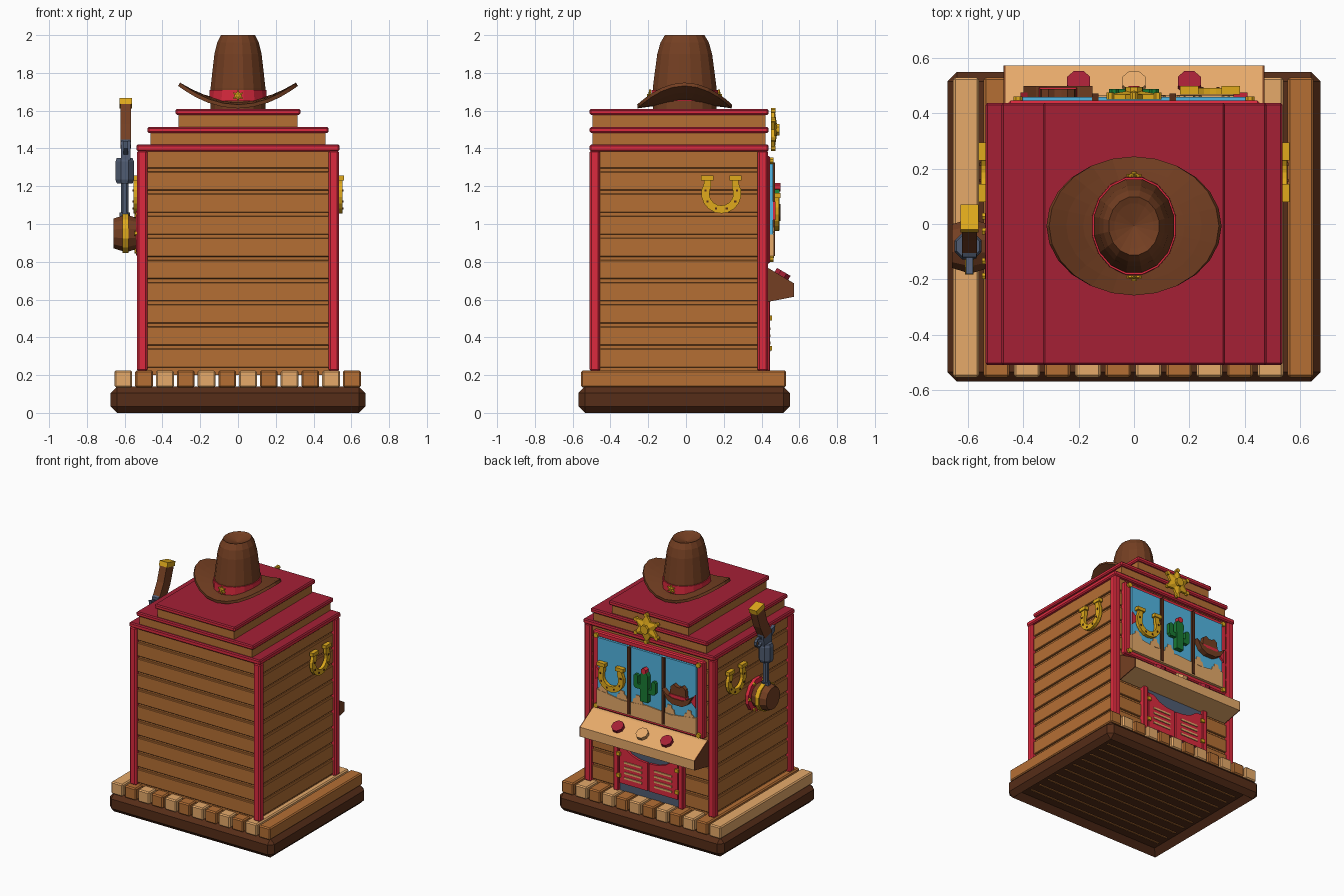
import bpy, bmesh
from math import sin, cos, pi, radians
from mathutils import Matrix, Vector

old = bpy.data.objects.get("Cube")
if old:
    bpy.data.objects.remove(old, do_unlink=True)


def material(name, r, g, b):
    lin = [((c / 255 + .055) / 1.055) ** 2.4 for c in (r, g, b)]
    m = bpy.data.materials.new(name)
    m.use_nodes = True
    m.diffuse_color = (*lin, 1)
    m.node_tree.nodes["Principled BSDF"].inputs["Base Color"].default_value = (*lin, 1)
    return m


RED = material("bright red", 220, 42, 62)
CRIMSON = material("crimson", 165, 32, 53)
WOOD = material("wood brown", 181, 111, 52)
TAN = material("pale tan", 230, 170, 106)
LEATHER = material("leather brown", 116, 63, 34)
DARK = material("dark brown", 86, 45, 24)
GOLD = material("gold", 224, 170, 28)
SLATE = material("slate grey", 80, 92, 114)
SKY = material("sky blue", 82, 182, 226)
GREEN = material("cactus green", 25, 122, 52)


def frame(u, v, w, origin=(0, 0, 0)):
    """Matrix taking local u, v, depth to world directions."""
    m = Matrix((u, v, w)).transposed().to_4x4()
    m.translation = origin
    return m


X, Y, Z = Vector((1, 0, 0)), Vector((0, 1, 0)), Vector((0, 0, 1))
UP = Matrix()


def back(x=0, y=0, z=0):
    return frame(X, Z, Y, (x, y, z))


def side(s, x=0, y=0, z=0):
    return frame(Y, Z, X * s, (x, y, z))


def finish(name, bm, mat, m=UP):
    bm.transform(m)
    bmesh.ops.recalc_face_normals(bm, faces=bm.faces)
    me = bpy.data.meshes.new(name)
    bm.to_mesh(me)
    bm.free()
    me.materials.append(mat)
    ob = bpy.data.objects.new(name, me)
    bpy.context.collection.objects.link(ob)
    return ob


def box(name, x, y, z, mat, bevel=0, recess=0):
    bm = bmesh.new()
    bmesh.ops.create_cube(bm, size=1)
    for v in bm.verts:
        for i, (lo, hi) in enumerate((x, y, z)):
            v.co[i] = (lo + hi) / 2 + v.co[i] * (hi - lo)
    if bevel:
        bmesh.ops.bevel(bm, geom=bm.edges[:], offset=bevel, segments=1, affect='EDGES')
    if recess:
        bm.normal_update()
        under = min(bm.faces, key=lambda f: f.calc_center_median().z)
        bmesh.ops.inset_region(bm, faces=[under], thickness=.06)
        bmesh.ops.translate(bm, verts=under.verts[:], vec=(0, 0, recess))
    return finish(name, bm, mat)


def prism(name, pts, d0, d1, mat, m):
    """Extrude a flat outline from depth d0 to d1."""
    bm = bmesh.new()
    f = bm.faces.new([bm.verts.new((u, v, d0)) for u, v in pts])
    ext = bmesh.ops.extrude_face_region(bm, geom=[f])["geom"]
    bmesh.ops.translate(bm, verts=[g for g in ext if isinstance(g, bmesh.types.BMVert)], vec=(0, 0, d1 - d0))
    return finish(name, bm, mat, m)


def lathe(name, prof, mat, m, n=12, sx=1, sy=1):
    bm = bmesh.new()
    rings = [[bm.verts.new((r * sx * cos(2 * pi * (k + .5) / n), r * sy * sin(2 * pi * (k + .5) / n), z))
              for k in range(n)] for r, z in prof]
    for a, b in zip(rings, rings[1:]):
        for k in range(n):
            j = (k + 1) % n
            bm.faces.new((a[k], a[j], b[j], b[k]))
    bmesh.ops.remove_doubles(bm, verts=bm.verts, dist=1e-5)
    return finish(name, bm, mat, m)


def disc(name, r, d0, d1, mat, m, n=8):
    return lathe(name, [(0, d0), (r, d0), (r, d1), (0, d1)], mat, m, n)


def mirrored(pts):
    return pts + [(-u, v) for u, v in reversed(pts)]


def star(name, r, depth, m, points=6):
    """Faceted star rising to a boss, with a ball on each tip."""
    bm = bmesh.new()
    radii = [r * (.56 if k % 2 else 1) for k in range(2 * points)]
    flat = [(q * sin(pi * k / points), q * cos(pi * k / points)) for k, q in enumerate(radii)]
    rear = [bm.verts.new((u, v, 0)) for u, v in flat]
    front = [bm.verts.new((u, v, depth * .4)) for u, v in flat]
    apex = bm.verts.new((0, 0, depth * .8))
    bm.faces.new(rear)
    for k in range(2 * points):
        bm.faces.new((rear[k - 1], rear[k], front[k], front[k - 1]))
        bm.faces.new((front[k - 1], front[k], apex))
    finish(name, bm, GOLD, m)
    disc(name + "_boss", r * .3, 0, depth, GOLD, m)
    for u, v in flat[::2]:
        disc(name + "_tip", r * .14, 0, depth * .55, GOLD, m @ Matrix.Translation((u * .9, v * .9, 0)))


def horseshoe(name, m, s=1):
    angles = [radians(150 + 20 * k) for k in range(13)]
    ro, ri = .106 * s, .064 * s
    outer = [(ro * cos(a), ro * sin(a)) for a in angles]
    inner = [(ri * cos(a), ri * sin(a)) for a in angles]
    top = .08 * s
    pts = [(outer[0][0], top)] + outer + [(outer[-1][0], top), (inner[-1][0], top)] + inner[::-1] + [(inner[0][0], top)]
    prism(name, pts, 0, .024, GOLD, m)
    for sg in (-1, 1):
        u = sg * .075 * s
        prism(name + "_heel", [(u - .033 * s, top - .012), (u + .033 * s, top - .012), (u + .033 * s, top + .014),
                               (u - .033 * s, top + .014)], 0, .032, GOLD, m)
    for a in angles[1::2]:
        disc(name + "_nail", .008 * s, .02, .028, DARK, m @ Matrix.Translation((.085 * s * cos(a), .085 * s * sin(a), 0)), 4)


# Plinth with recessed slatted underside
box("plinth", (-.675, .675), (-.57, .55), (0, .14), DARK, .035, recess=.04)
for k in range(10):
    y = -.42 + k * .091
    box("underside_strip", (-.57, .57), (y - .007, y + .007), (.034, .042), WOOD)

# Deck planks, alternating shades
for k in range(12):
    x = -.607 + k * .11
    box("deck_plank", (x - .047, x + .047), (-.555, .53), (.135, .225), WOOD if k % 2 else TAN, .008)

# Siding boards on a recessed core, and corner posts
box("cabinet_core", (-.502, .502), (-.478, .4), (.2, 1.4), WOOD)
for k in range(10):
    z = .24 + k * .1172
    box("siding_board", (-.515, .515), (-.492, .412), (z, z + .1), WOOD, .004)
for sx in (-1, 1):
    for y in (-.51, .378):
        box("corner_post", sorted((sx * .48, sx * .535)), (y, y + .055), (.22, 1.39), RED, .01)

# Stepped roof: red rims with crimson tops
for half, z, thick in ((.538, 1.385, .036), (.48, 1.482, .032), (.33, 1.577, .033)):
    slab = box("roof_slab", (-half, half), (-.51, .438), (z, z + thick), RED, .008)
    slab.data.materials.append(CRIMSON)
    for face in slab.data.polygons:
        face.material_index = int(face.normal.z > .5)
for half, z in ((.463, 1.41), (.315, 1.505)):
    box("roof_riser", (-half, half), (-.495, .42), (z, z + .08), WOOD)

# Big hat: curled brim, creased crown, band and badges
bm = bmesh.new()
rings = []
for r in (.4, .6, .8, 1):
    ring = []
    for k in range(24):
        c, s = r * cos(2 * pi * k / 24), r * sin(2 * pi * k / 24)
        ring.append(bm.verts.new((.312 * c, .25 * s - .007, 1.642 + .098 * c * c - .02 * s * s)))
    rings.append(ring)
for a, b in zip(rings, rings[1:]):
    for k in range(24):
        j = (k + 1) % 24
        bm.faces.new((a[k], a[j], b[j], b[k]))
brim = finish("hat_brim", bm, LEATHER)
thick = brim.modifiers.new("thickness", 'SOLIDIFY')
thick.thickness, thick.offset = .02, 0
at_hat = Matrix.Translation((0, -.007, 0))
lathe("hat_crown", [(1, 1.61), (1, 1.72), (.94, 1.8), (.86, 1.9), (.76, 1.96), (.62, 2), (.48, 1.99), (0, 1.965)],
      LEATHER, at_hat, 16, .148, .172)
lathe("hat_band", [(.98, 1.65), (1.05, 1.65), (1.04, 1.71), (.98, 1.71)], RED, at_hat, 16, .148, .172)
star("hat_badge_rear", .03, .02, back(0, .17, 1.68))
star("hat_badge_front", .03, .02, frame(X, Z, -Y, (0, -.186, 1.68)))

# Horseshoes on both flanks
for s in (-1, 1):
    horseshoe("wall_horseshoe", side(s, s * .53, .187, 1.162))

# Reel window: frame, sky, desert, dividers
for sx in (-1, 1):
    box("window_jamb", sorted((sx * .4, sx * .455)), (.4, .446), (.79, 1.36), RED, .008)
    box("reel_divider", (sx * .14 - .012, sx * .14 + .012), (.44, .472), (.83, 1.325), DARK)
    prism("payline_arrow", [(sx * .41, 1.02), (sx * .41, 1.12), (sx * .36, 1.07)], .46, .475, RED, back())
    for z in (.815, 1.335):
        disc("window_stud", .018, .44, .462, GOLD, back(sx * .42, 0, z))
for z in (.79, 1.32):
    box("window_rail", (-.455, .455), (.4, .446), (z, z + .04), RED, .008)
box("window_sky", (-.405, .405), (.4, .46), (.825, 1.325), SKY)
prism("desert_sand", [(-.408, .82), (.408, .82), (.408, .945), (.2, .915), (0, .93), (-.2, .915), (-.408, .945)],
      .4, .467, TAN, back())
for x in (-.35, -.19, .07, .2, .36):
    prism("desert_mesa", mirrored([(.045, .92), (.035, .955), (.02, .96), (.015, .985)]), .46, .465, TAN, back(x))

# Reel symbols: horseshoe, cactus, small hat
horseshoe("reel_horseshoe", back(.275, .468, 1.07))
prism("cactus_trunk", mirrored([(.03, .965), (.032, 1.16), (.018, 1.185)]), .46, .495, GREEN, back())
for s, z in ((-1, 1.03), (1, 1.05)):
    prism("cactus_arm", [(s * u, z + v) for u, v in ((.02, 0), (.075, 0), (.09, .015), (.09, .09), (.08, .1),
                                                   (.065, .1), (.055, .09), (.055, .035), (.02, .035))],
          .462, .488, GREEN, back())
disc("cactus_flower", .022, .465, .5, RED, back(0, 0, 1.195), 6)
spot = back(-.275, 0, 1.085)
prism("reel_hat_brim", mirrored([(.04, -.07), (.085, -.045), (.125, .02), (.08, -.01), (.04, -.025)]), .46, .5, LEATHER, spot)
prism("reel_hat_crown", mirrored([(.07, -.04), (.06, .055), (.035, .075), (.012, .06)]), .46, .488, LEATHER, spot)
prism("reel_hat_band", mirrored([(.071, -.025), (.067, .0)]), .46, .494, RED, spot)

# Sheriff star over the window
star("roof_star", .11, .045, back(0, .45, 1.5))

# Sloped console with three buttons
ledge = [(.41, .775), (.43, .77), (.573, .685), (.573, .615), (.41, .583)]
prism("console", ledge, -.465, .465, TAN, side(1))
for s in (-1, 1):
    prism("console_end", ledge, .465, .472, LEATHER, side(s))
normal = Vector((0, .51, .86)).normalized()
for k, mat in zip((-1, 0, 1), (CRIMSON, TAN, CRIMSON)):
    disc("button", .045, -.005, .025, mat, frame(X, normal.cross(X), normal, (k * .2, .505, .725)))

# Swinging doors under the console
box("doorway", (-.26, .26), (.38, .425), (.222, .59), SLATE)
for s in (-1, 1):
    box("door_post", sorted((s * .245, s * .285)), (.4, .446), (.222, .6), RED, .006)
    outline = [(.008, .285), (.238, .285), (.238, .555), (.19, .55), (.14, .515), (.08, .495), (.008, .49)]
    prism("swing_door", [(s * u, v) for u, v in outline], .425, .442, RED, back())
    for k in range(4):
        z = .325 + k * .038
        box("door_louvre", sorted((s * .05, s * .195)), (.44, .448), (z, z + .014), TAN)
    for z in (.33, .49):
        box("door_hinge", sorted((s * .225, s * .255)), (.435, .456), (z, z + .025), GOLD)

# Pull lever: keg hub and revolver-shaped handle
hub = side(-1, -.515, -.08, .95)
disc("lever_flange", .122, 0, .024, RED, hub, 12)
for k in range(6):
    a = pi * k / 3
    disc("flange_stud", .013, .02, .034, GOLD, hub @ Matrix.Translation((.108 * cos(a), .108 * sin(a), 0)), 6)
lathe("lever_keg", [(0, .02), (.085, .02), (.099, .065), (.099, .09), (.082, .143), (0, .143)], LEATHER, hub)
lathe("keg_band", [(.08, .065), (.106, .065), (.106, .097), (.08, .097)], GOLD, hub)
handle = Matrix.Translation((-.6, -.08, 0))
disc("gun_barrel", .022, 1.02, 1.25, SLATE, handle)
disc("gun_collar", .03, 1.03, 1.06, SLATE, handle)
lathe("gun_cylinder", [(0, 1.215), (.045, 1.215), (.053, 1.235), (.053, 1.33), (.045, 1.35), (0, 1.35)], SLATE, handle, 8)
gun = side(1, -.595)
prism("gun_frame", [(-.125, 1.34), (-.03, 1.34), (-.02, 1.43), (-.06, 1.47), (-.12, 1.44)], -.025, .025, SLATE, gun)
prism("gun_hammer", [(-.11, 1.36), (-.175, 1.4), (-.18, 1.44), (-.15, 1.43), (-.11, 1.42)], -.012, .012, SLATE, gun)
lathe("trigger_guard", [(.028, -.01), (.038, -.01), (.038, .01), (.028, .01), (.028, -.01)], SLATE,
      side(1, -.595, 0, 1.38), 10)
prism("gun_grip", [(-.12, 1.42), (-.035, 1.4), (.02, 1.5), (.06, 1.62), (-.025, 1.64), (-.06, 1.53)], -.028, .028, LEATHER, gun)
prism("grip_cap", [(-.03, 1.635), (.062, 1.612), (.07, 1.645), (-.02, 1.668)], -.033, .033, GOLD, gun)
